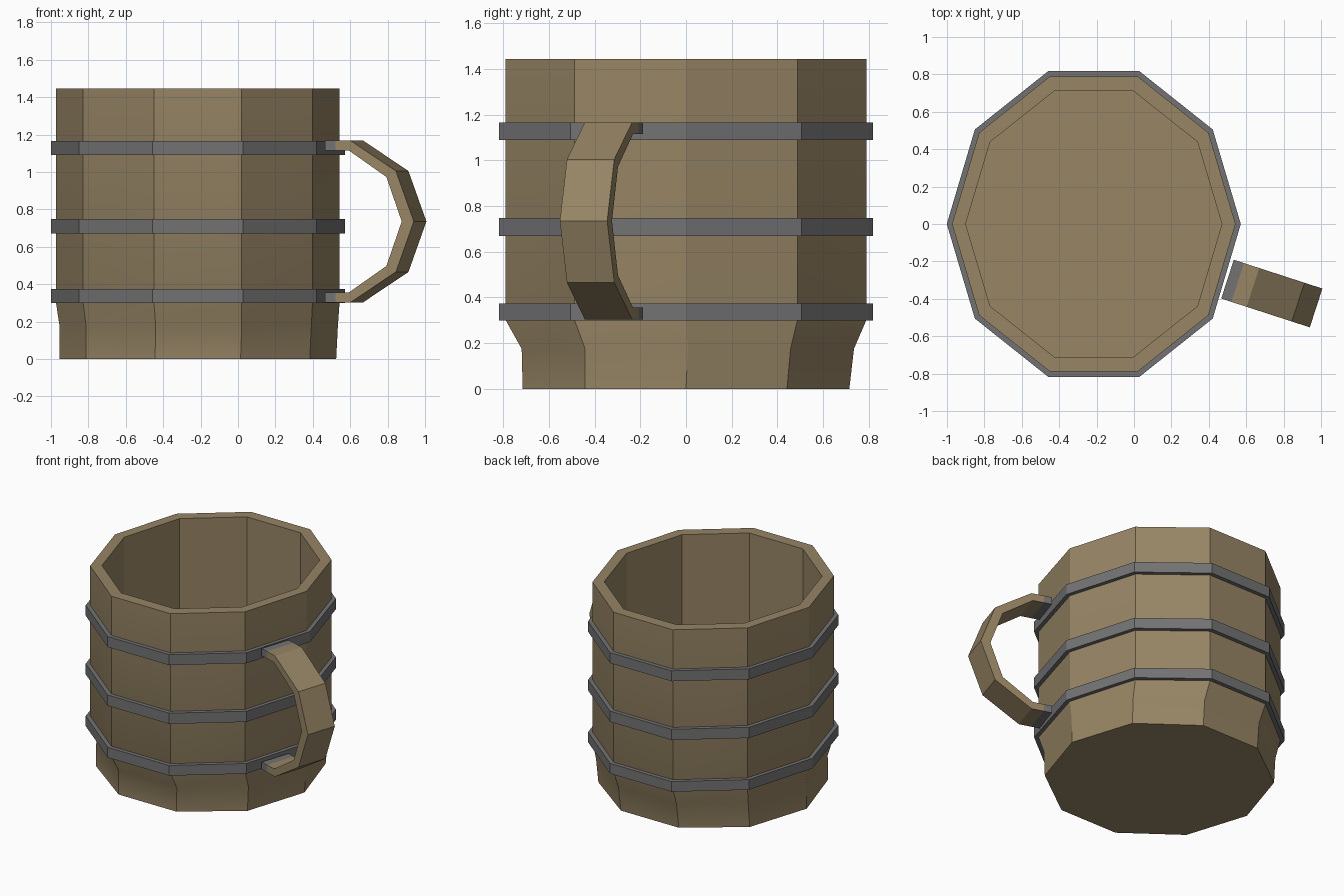
import bpy, bmesh
from math import cos, sin, radians, tau
from mathutils import Matrix, Vector

if "Cube" in bpy.data.objects:
    bpy.data.objects.remove(bpy.data.objects["Cube"])

CX, SIDES = -0.215, 10


def material(name, rgb):
    m = bpy.data.materials.new(name)
    m.diffuse_color = (*rgb, 1)
    m.use_nodes = True
    m.node_tree.nodes["Principled BSDF"].inputs["Base Color"].default_value = m.diffuse_color
    return m


wood = material("wood", (0.31, 0.235, 0.13))
metal = material("metal", (0.17, 0.17, 0.175))


def finish(name, bm, mats, smooth=False):
    bmesh.ops.recalc_face_normals(bm, faces=bm.faces)
    if smooth:
        for f in bm.faces:
            f.smooth = True
        for e in bm.edges:
            e.smooth = e.calc_face_angle(0) < radians(30)
    me = bpy.data.meshes.new(name)
    bm.to_mesh(me)
    bm.free()
    for m in mats:
        me.materials.append(m)
    ob = bpy.data.objects.new(name, me)
    bpy.context.collection.objects.link(ob)
    return ob


def loft(rings, cap, closed=False):
    """Join ten-sided rings given as (rx, ry, z, dx, dy)."""
    bm = bmesh.new()
    loops = [[bm.verts.new((CX + dx + rx * cos(tau * i / SIDES),
                            dy + ry * sin(tau * i / SIDES), z))
              for i in range(SIDES)] for rx, ry, z, dx, dy in rings]
    pairs = list(zip(loops, loops[1:]))
    if closed:
        pairs.append((loops[-1], loops[0]))
    for a, b in pairs:
        for i in range(SIDES):
            j = (i + 1) % SIDES
            bm.faces.new((a[i], a[j], b[j], b[i]))
    if cap:
        bm.faces.new(loops[0])
        bm.faces.new(loops[-1])
    return bm


# Mug body: narrow foot, flared shoulder, straight staves, hollow inside
body = [(0.74, 0.752, 0, 0, 0), (0.744, 0.765, 0.175, 0.005, 0.008),
        (0.758, 0.83, 0.30, 0, 0), (0.758, 0.83, 1.445, 0, 0),
        (0.685, 0.747, 1.445, 0, 0), (0.685, 0.747, 0.18, 0, 0)]
finish("mug_body", loft(body, True), [wood], smooth=True)

# Metal hoops
for n, (z0, z1) in enumerate([(0.30, 0.373), (0.67, 0.747), (1.09, 1.165)]):
    ring = [(0.757, 0.829, z0, 0, 0), (0.786, 0.86, z0, 0, 0),
            (0.786, 0.86, z1, 0, 0), (0.757, 0.829, z1, 0, 0)]
    finish(f"hoop_{n + 1}", loft(ring, False, closed=True), [metal])

# Handle: (outer s, outer z, inner s, inner z) for the upper half, then mirrored
MID = 0.735
upper = [(0, 1.167, 0, 1.115), (0.057, 1.167, 0.057, 1.115),
         (0.143, 1.167, 0.132, 1.115), (0.397, 1.005, 0.344, 0.973)]
path = upper + [(0.498, MID, 0.43, MID)]
path += [(a, 2 * MID - b, c, 2 * MID - d) for a, b, c, d in reversed(upper)]
bm = bmesh.new()
half = 0.109
sections = [[bm.verts.new(p) for p in ((a, -half, b), (a, half, b),
                                       (c, half, d), (c, -half, d))]
            for a, b, c, d in path]
last = len(sections) - 2
for k in range(last + 1):
    for i in range(4):
        j = (i + 1) % 4
        f = bm.faces.new((sections[k][i], sections[k][j],
                          sections[k + 1][j], sections[k + 1][i]))
        f.material_index = int(k in (0, last))  # grey mounting ends
for s in (sections[0], sections[-1]):
    bm.faces.new(s).material_index = 1
handle = finish("handle", bm, [wood, metal])
handle.matrix_world = (Matrix.Translation(Vector((0.50, -0.295, 0)))
                       @ Matrix.Rotation(radians(-18), 4, 'Z'))
